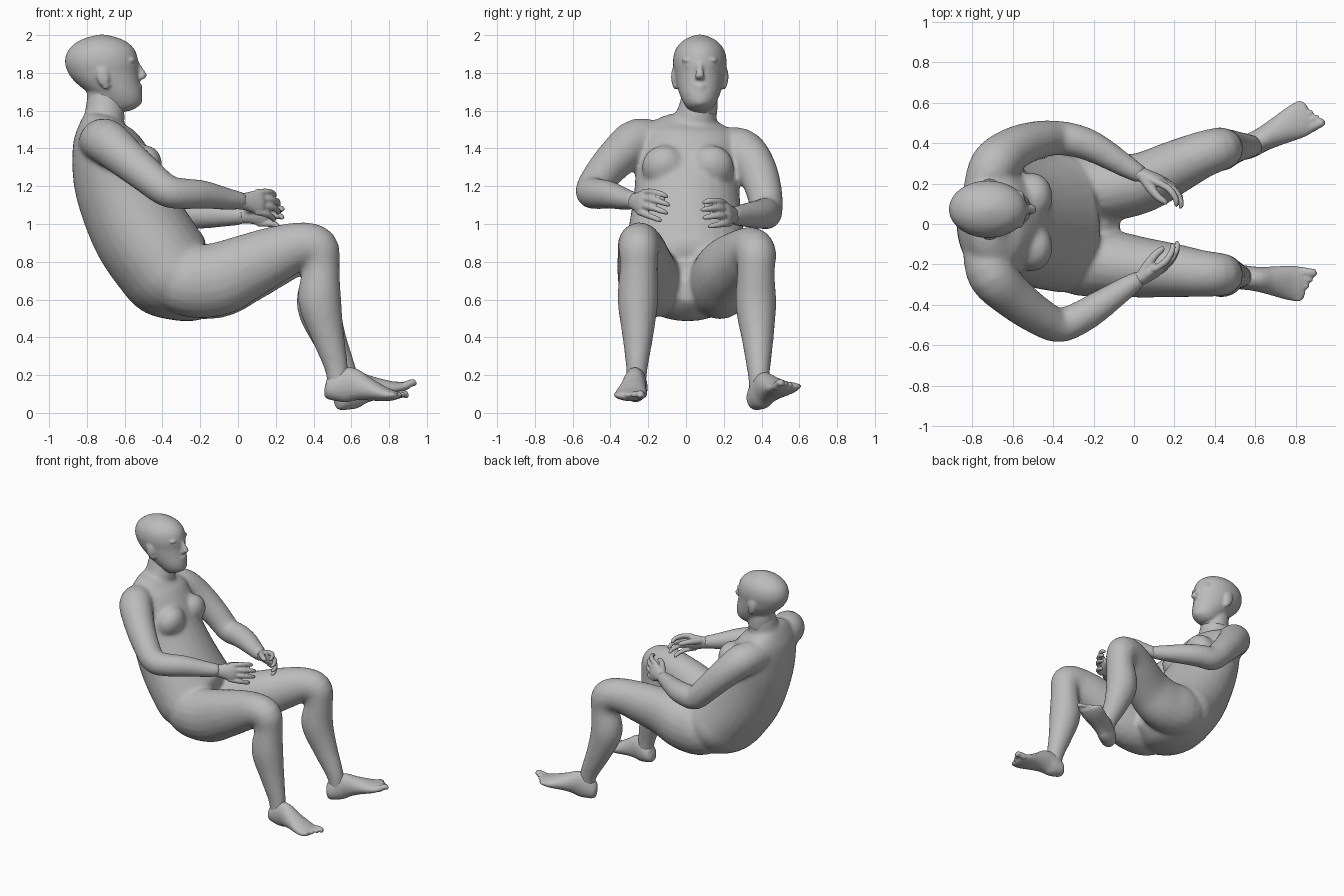
import bpy, bmesh, math
from mathutils import Vector, Matrix

cube = bpy.data.objects.get("Cube")
if cube:
    bpy.data.objects.remove(cube, do_unlink=True)

skin = bpy.data.materials.new("plain_grey")
skin.use_nodes = True
GREY = (0.5, 0.5, 0.5, 1)
skin.diffuse_color = GREY
skin.node_tree.nodes["Principled BSDF"].inputs["Base Color"].default_value = GREY

SIDE, UP = Vector((0, 1, 0)), Vector((0, 0, 1))
SIDES = (("left", 1), ("right", -1))


def fuse(name, bm, voxel, rounds):
    """Weld the overlapping volumes in bm into one soft skin."""
    bmesh.ops.recalc_face_normals(bm, faces=bm.faces)
    mesh = bpy.data.meshes.new(name)
    bm.to_mesh(mesh)
    bm.free()
    mesh.materials.append(skin)
    obj = bpy.data.objects.new(name, mesh)
    bpy.context.collection.objects.link(obj)
    remesh = obj.modifiers.new("weld", 'REMESH')
    remesh.mode = 'VOXEL'
    remesh.voxel_size = voxel
    remesh.use_smooth_shade = True
    soften = obj.modifiers.new("soften", 'SMOOTH')
    soften.factor = .5
    soften.iterations = rounds


def spline(rows, steps):
    """Catmull-Rom through rows of equal length."""
    out = []
    last = len(rows) - 1
    for i in range(last):
        quad = [rows[max(0, min(last, i + k))] for k in (-1, 0, 1, 2)]
        for s in range(steps):
            t = s / steps
            out.append([b + t / 2 * (c - a + t * (2*a - 5*b + 4*c - d + t * (3*(b - c) + d - a)))
                        for a, b, c, d in zip(*quad)])
    return out + [list(rows[-1])]


def loft(bm, sections, sides=20, hint=SIDE, axis=None):
    """Skin elliptic sections (x, y, z, half width along hint, half depth)."""
    rows = spline(sections, 4)
    pts = [Vector(r[:3]) for r in rows]
    rings = []
    for i, r in enumerate(rows):
        t = axis or (pts[min(i + 1, len(pts) - 1)] - pts[max(i - 1, 0)]).normalized()
        s = (hint - t * t.dot(hint)).normalized()
        w = t.cross(s)
        angles = [math.tau * k / sides for k in range(sides)]
        rings.append([bm.verts.new(pts[i] + s * r[3] * math.cos(a) + w * r[4] * math.sin(a))
                      for a in angles])
    for low, high in zip(rings, rings[1:]):
        for k in range(sides):
            n = (k + 1) % sides
            bm.faces.new((low[k], low[n], high[n], high[k]))
    bm.faces.new(rings[0])
    bm.faces.new(rings[-1])


def ball(bm, centre, size, tilt=0):
    m = Matrix.Translation(centre) @ Matrix.Rotation(tilt, 4, 'Y') @ Matrix.Diagonal((*size, 1))
    bmesh.ops.create_uvsphere(bm, u_segments=18, v_segments=12, radius=1, matrix=m)


# Body: torso from seat to collar
body = bmesh.new()
loft(body, [
    (-.07, .01, .65, .07, .06), (-.14, .01, .65, .18, .13), (-.24, .01, .66, .28, .185),
    (-.34, .005, .725, .34, .25), (-.42, 0, .82, .33, .26), (-.52, 0, .97, .305, .26),
    (-.615, .005, 1.16, .28, .24), (-.67, .01, 1.32, .275, .215), (-.71, .02, 1.45, .265, .17),
    (-.72, .025, 1.52, .21, .125), (-.715, .03, 1.565, .12, .095)], sides=28)
loft(body, [(-.74, .03, 1.45, .13, .12), (-.71, .05, 1.55, .112, .11),
            (-.705, .065, 1.63, .1, .1), (-.7, .07, 1.7, .09, .09)])
for label, s in SIDES:
    ball(body, (-.505, .01 + s * .125, 1.3), (.1, .12, .12), .4)


def leg(path):
    widths = ((.1, .1), (.165, .18), (.165, .195), (.15, .175), (.133, .15), (.117, .125),
              (.108, .115), (.1, .098), (.108, .115), (.083, .088), (.058, .063), (.05, .055))
    loft(body, [p + w for p, w in zip(path, widths)])


def arm(path):
    radii = (.1, .12, .108, .095, .086, .082, .075, .056, .044)
    loft(body, [(*p, r, r) for p, r in zip(path, radii)], hint=UP)


# Body: limbs
leg([(-.44, -.12, .76), (-.3, -.18, .70), (-.12, -.195, .705), (.04, -.215, .77),
     (.2, -.23, .84), (.33, -.245, .885), (.42, -.25, .87), (.44, -.25, .77), (.432, -.255, .6),
     (.475, -.255, .41), (.52, -.26, .24), (.53, -.265, .12)])
leg([(-.44, .12, .76), (-.3, .18, .70), (-.12, .18, .695), (.04, .205, .755),
     (.2, .28, .82), (.33, .34, .86), (.42, .37, .84), (.44, .37, .74), (.425, .37, .57),
     (.49, .38, .38), (.57, .385, .2), (.585, .385, .09)])
arm([(-.75, -.11, 1.42), (-.705, -.25, 1.44), (-.6, -.36, 1.355), (-.48, -.45, 1.255),
     (-.375, -.5, 1.175), (-.28, -.47, 1.16), (-.18, -.41, 1.155), (-.04, -.315, 1.13),
     (.03, -.27, 1.125)])
arm([(-.75, .14, 1.4), (-.695, .285, 1.39), (-.6, .37, 1.295), (-.48, .415, 1.165),
     (-.38, .425, 1.065), (-.28, .41, 1.055), (-.18, .37, 1.05), (-.03, .28, 1.045),
     (.04, .24, 1.045)])
fuse("body", body, .014, 9)

# Head with face and ears
HEAD_Y = .073
head = bmesh.new()
loft(head, [(x, HEAD_Y, z, a, b) for x, z, a, b in (
    (-.61, 1.597, .03, .03), (-.615, 1.61, .06, .068), (-.62, 1.64, .085, .108),
    (-.648, 1.69, .108, .14), (-.69, 1.75, .125, .17), (-.713, 1.80, .134, .186),
    (-.722, 1.86, .142, .194), (-.722, 1.92, .13, .177), (-.72, 1.965, .095, .13),
    (-.72, 1.99, .052, .07), (-.72, 2.003, .008, .01))], sides=36, axis=UP)
loft(head, [(-.54, HEAD_Y, 1.86, .014, .014), (-.522, HEAD_Y, 1.825, .016, .018),
            (-.506, HEAD_Y, 1.79, .024, .024), (-.513, HEAD_Y, 1.772, .026, .02),
            (-.525, HEAD_Y, 1.762, .014, .012)], sides=12, axis=UP)
loft(head, [(-.7, .07, 1.58, .095, .09), (-.7, HEAD_Y, 1.66, .095, .1),
            (-.7, HEAD_Y, 1.75, .09, .1)])
for z, wide in ((1.732, .034), (1.714, .028)):
    ball(head, (-.525, HEAD_Y, z), (.02, wide, .01))
ball(head, (-.548, HEAD_Y, 1.655), (.042, .05, .038))
for label, s in SIDES:
    ball(head, (-.565, HEAD_Y + s * .052, 1.836), (.024, .026, .012))
    ball(head, (-.565, HEAD_Y + s * .055, 1.868), (.026, .042, .012))
    ball(head, (-.715, HEAD_Y + s * .135, 1.78), (.034, .017, .055), -.2)
    ball(head, (-.70, HEAD_Y + s * .13, 1.735), (.02, .014, .024))
fuse("head", head, .009, 3)


def foot(name, heel, toe, inner):
    """Heel to ball plus five toes; inner is the big-toe side."""
    bm = bmesh.new()
    heel, toe = Vector(heel), Vector(toe)
    run = toe - heel
    across = run.cross(UP).normalized() * inner
    up = across.cross(run).normalized()
    up *= 1 if up.z > 0 else -1
    profile = ((0, .02, .025, .03), (.05, .02, .052, .055), (.17, .035, .06, .085),
               (.32, .045, .06, .092), (.5, .022, .07, .065), (.72, -.01, .086, .04),
               (.85, -.02, .084, .026), (.9, -.02, .07, .016))
    loft(bm, [(*(heel + run * f + up * h), a, b) for f, h, a, b in profile], hint=across)
    for i in range(5):
        r = .024 if i == 0 else .0185 - i * .001
        base = heel + run * (.84 - .018 * i) + across * (.062 - .034 * i) - up * .02
        ahead = run.normalized() * (.075 - .007 * i)
        loft(bm, [
            (*base, r, r), (*(base + ahead * .6 + up * .006), r * .9, r * .85),
            (*(base + ahead * .9), r * .8, r * .75), (*(base + ahead), r * .3, r * .3)],
            sides=10, hint=across)
    fuse(name, bm, .008, 2)


def hand(name, wrist, ahead, inward, lean):
    """Palm with the thumb on top and fingers curling inward."""
    bm = bmesh.new()
    wrist, ahead, inward = Vector(wrist), Vector(ahead).normalized(), Vector(inward).normalized()
    lift = (UP + inward * lean).normalized()

    def at(f, n, u):
        return wrist + ahead * f + inward * n + lift * u

    loft(bm, [(*at(f, 0, 0), a, b) for f, a, b in (
        (-.03, .042, .04), (.03, .047, .036), (.08, .06, .032), (.12, .062, .027),
        (.145, .045, .015))], sides=14, hint=lift)
    for i in range(4):
        u = .052 - .035 * i
        size = .93 if i in (0, 3) else 1.05
        loft(bm, [
            (*at(f * size, n * size, u * k - d), r, r) for f, n, k, d, r in (
                (.1, 0, 1, 0, .018), (.165, .008, 1.15, 0, .018), (.2, .04, 1.25, .006, .016),
                (.208, .075, 1.25, .014, .014), (.2, .1, 1.2, .02, .008))], sides=10, hint=lift)
    loft(bm, [(*at(f, n, u), r, r) for f, n, u, r in (
        (.02, .0, .02, .026), (.06, .045, .035, .024), (.095, .075, .04, .02),
        (.13, .09, .035, .016), (.145, .093, .034, .008))], sides=10, hint=lift)
    fuse(name, bm, .007, 2)


# Feet and hands
foot("right_foot", (.46, -.255, .1), (.89, -.305, .115), -1)
foot("left_foot", (.525, .36, .036), (.905, .56, .18), 1)
hand("right_hand", (.01, -.28, 1.12), (.86, .42, -.04), (.1, 1, -.15), .25)
hand("left_hand", (.02, .25, 1.045), (.92, -.32, .1), (.1, -1, .05), .25)
